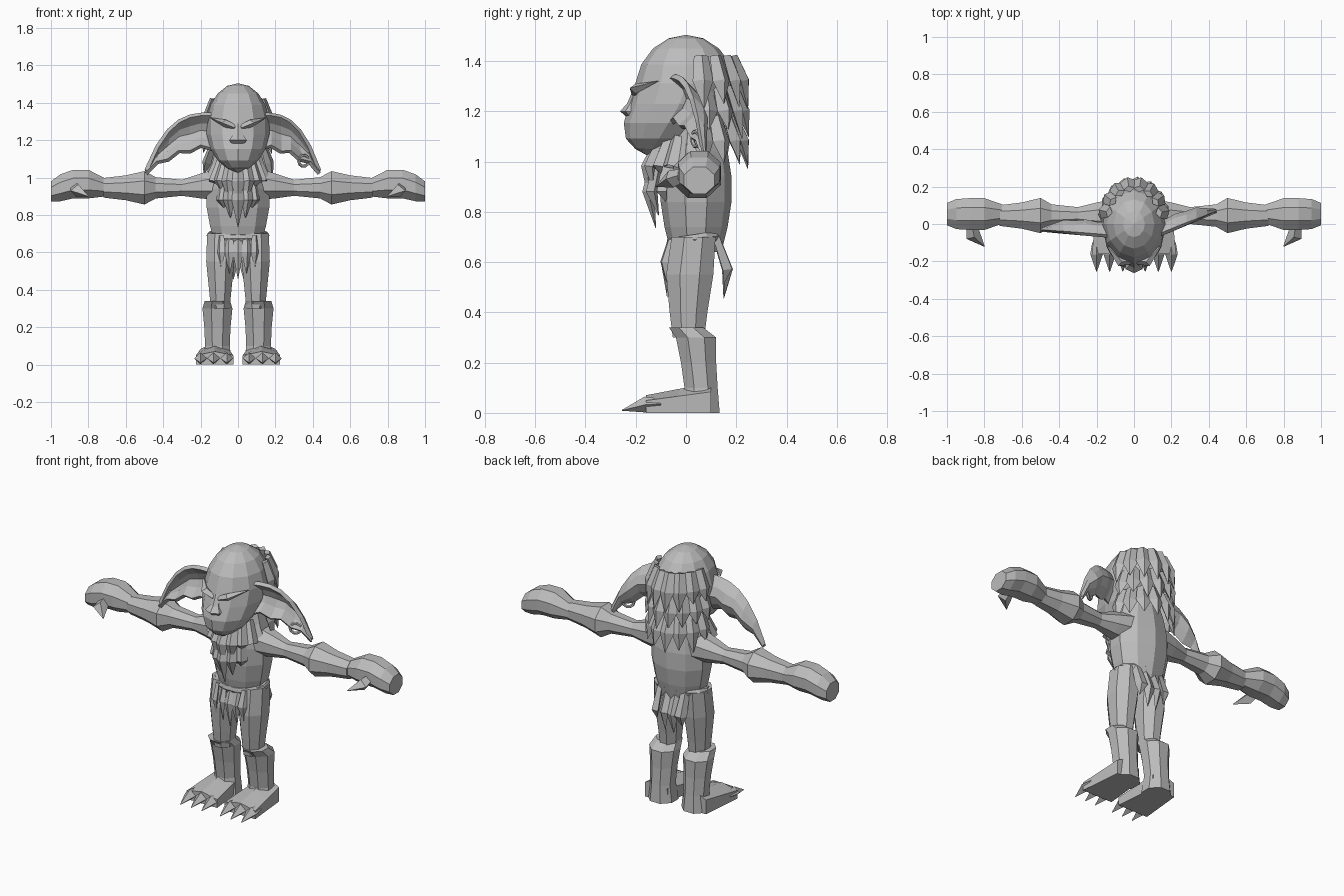
import bpy, bmesh, random
from math import sin, cos, pi
from mathutils import Vector

random.seed(4)
if "Cube" in bpy.data.objects:
    bpy.data.objects.remove(bpy.data.objects["Cube"])

shade = (.5, .5, .5, 1)
grey = bpy.data.materials.new("plain_grey")
grey.use_nodes = True
grey.diffuse_color = shade
grey.node_tree.nodes["Principled BSDF"].inputs["Base Color"].default_value = shade


def finish(name, bm, mirror=False):
    """Turn the working mesh into a named grey object."""
    bmesh.ops.recalc_face_normals(bm, faces=bm.faces)
    mesh = bpy.data.meshes.new(name)
    bm.to_mesh(mesh)
    bm.free()
    mesh.materials.append(grey)
    part = bpy.data.objects.new(name, mesh)
    bpy.context.collection.objects.link(part)
    if mirror:
        part.modifiers.new("mirror", "MIRROR")
    return part


def bridge(bm, rings):
    """Skin a row of point rings and cap both ends."""
    rows = [[bm.verts.new(point) for point in ring] for ring in rings]
    for near, far in zip(rows, rows[1:]):
        for i in range(len(near)):
            bm.faces.new((near[i - 1], near[i], far[i], far[i - 1]))
    bm.faces.new(rows[0])
    bm.faces.new(rows[-1])


def tube(name, axis, centre, aspect, rows, sides=8, mirror=False):
    """Rows are (position on axis, half width, shift of the second cross axis)."""
    bm = bmesh.new()
    rings = []
    for position, half, shift in rows:
        ring = []
        radius = half / cos(pi / sides)
        for i in range(sides):
            turn = pi * (i + i + 1) / sides
            point = [centre[0] + radius * cos(turn),
                     centre[1] + shift + radius * aspect * sin(turn)]
            point.insert(axis, position)
            ring.append(point)
        rings.append(ring)
    bridge(bm, rings)
    return finish(name, bm, mirror)


def leaf(bm, root, middle, tip, width, thick, out=None):
    """A bent, pointed lock with a diamond section."""
    root, middle, tip = Vector(root), Vector(middle), Vector(tip)
    out = Vector(out or (middle.x, middle.y - .03, 0))
    side = (tip - root).cross(out).normalized()
    out = side.cross(tip - root).normalized()
    rings = []
    for point, size in ((root, .7), (middle, 1), (tip, .05)):
        across, through = side * width * size, out * thick * size
        rings.append([point + across, point + through, point - across, point - through])
    bridge(bm, rings)


def around(bm, angle, path, width, thick, wide):
    """A lock set about the neck; angle zero is the front, path is (radius, height)."""
    points = [(radius * wide * sin(angle), .03 - radius * cos(angle), height)
              for radius, height in path]
    leaf(bm, *points, width, thick)


def ball(name, centre, size, mirror=False):
    bm = bmesh.new()
    bmesh.ops.create_icosphere(bm, subdivisions=1, radius=1)
    bmesh.ops.scale(bm, vec=size, verts=bm.verts)
    bmesh.ops.translate(bm, vec=centre, verts=bm.verts)
    finish(name, bm, mirror)


def hoop(name, radius, thickness, location, rotation, segments):
    bpy.ops.mesh.primitive_torus_add(
        major_segments=segments, minor_segments=6, major_radius=radius,
        minor_radius=thickness, location=location, rotation=rotation)
    part = bpy.context.object
    part.name = name
    part.data.materials.append(grey)
    return part


# Barrel torso, swelling towards the chest
rows = []
for i in range(6):
    swell = sin(pi * i / 5)
    rows.append((.64 + i / 10, .12 + .05 * swell, 0))
tube("torso", 2, (0, .04), .8, rows, sides=10)

# Arms with flared forearms, and mitten hands
tube("arm", 0, (.045, .945), .95, [
    (.1, .09, .02), (.2, .07, .01), (.3, .045, 0), (.44, .06, 0),
    (.5, .094, 0), (.6, .07, 0), (.72, .055, 0)], mirror=True)
tube("hand", 0, (.053, .945), .9, [
    (.7, .05, 0), (.8, .085, .02), (.88, .085, .02), (.95, .08, 0), (1, .06, -.02)],
    mirror=True)
bm = bmesh.new()
leaf(bm, (.87, 0, .95), (.86, -.06, .93), (.8, -.12, .9), .04, .035, out=(0, 0, 1))
finish("thumb", bm, mirror=True)

# Legs and cuffed boots
tube("leg", 2, (.095, 0), 1.25, [
    (.7, .07, .03), (.55, .075, .015), (.4, .06, .01), (.3, .05, .01)], mirror=True)
tube("boot", 2, (.11, 0), 1, [
    (.34, .068, 0), (.3, .08, .04), (.2, .07, .05), (.1, .066, .06), (0, .078, .056)],
    mirror=True)

# Feet: boxes that widen and flatten towards the toes
bm = bmesh.new()
bmesh.ops.create_cube(bm, size=1)
bmesh.ops.subdivide_edges(bm, edges=bm.edges, cuts=1, use_grid_fill=True)
for v in bm.verts:
    front = .5 - v.co.y
    crown = 1 - abs(v.co.x) * .6
    v.co = (.125 + v.co.x * (.15 + .05 * front),
            .1 - .26 * front,
            (v.co.z + .5) * (.12 - .05 * front) * crown)
finish("foot", bm, mirror=True)
bm = bmesh.new()
for x in (.06, .13, .2):
    leaf(bm, (x, -.1, .035), (x, -.16, .033), (x, -.255, .01), .034, .032, out=(0, 0, 1))
finish("toe_claws", bm, mirror=True)

# Belt and hanging cloth strips
belt = hoop("belt", .145, .023, (0, .035, .69), (.15, 0, 0), segments=14)
belt.scale.y = .7
bm = bmesh.new()
for i in range(-2, 3):
    x = i * .045
    leaf(bm, (x, -.06, .69), (x, -.085, .6), (x, -.075, .46 + abs(x) * .6), .028, .015)
for i in range(4):
    x = i * .055 - .08
    leaf(bm, (x, .12, .7), (x, .165, .57), (x, .15, .43 + abs(x)), .034, .022)
finish("cloth_strips", bm)

# Head: a faceted ball whose lower half slides forward into the jaw
bm = bmesh.new()
bmesh.ops.create_uvsphere(bm, u_segments=12, v_segments=9, radius=1)
for v in bm.verts:
    jaw = max(0, -v.co.z)
    v.co = (v.co.x * .17, v.co.y * .205 - jaw * .14, 1.27 + v.co.z * .234)
finish("head", bm)
ball("chin", (0, -.155, 1.065), (.06, .05, .04))
ball("eye", (.072, -.165, 1.255), (.035, .024, .022), mirror=True)
tube("nose", 2, (0, -.2), .8, [
    (1.29, .02, .01), (1.23, .027, -.01), (1.2, .046, -.02), (1.17, .03, 0)], sides=6)
bm = bmesh.new()
leaf(bm, (.01, -.2, 1.265), (.07, -.2, 1.29), (.15, -.11, 1.32), .02, .028)
leaf(bm, (.03, -.18, 1.2), (.09, -.15, 1.2), (.15, -.06, 1.24), .025, .022)
leaf(bm, (.03, -.2, 1.19), (.07, -.18, 1.15), (.08, -.15, 1.09), .016, .018)
leaf(bm, (0, -.195, 1.115), (.03, -.195, 1.115), (.07, -.16, 1.12), .02, .026)
leaf(bm, (.04, -.2, 1.1), (.043, -.215, 1.13), (.045, -.21, 1.165), .009, .009)
finish("brows_cheeks_and_tusks", bm, mirror=True)

# Cupped, drooping ears, the two swept differently
for name, reach, sweep in (("left_ear", .31, .13), ("right_ear", -.35, .03)):
    bm = bmesh.new()
    steps = 6
    rows = []
    for i in range(steps + 1):
        t = i / steps
        top = 1.34 - .3 * t ** 3
        height = top - 1.15 + .13 * t * t - .02 * (i % 2)
        row = []
        for k in range(5):
            cup = sin(pi * k / 4) * height * .35
            row.append(bm.verts.new((reach * (t + .4), sweep * t - .065 + cup,
                                     top - height * k / 4)))
        rows.append(row)
    for row in rows:
        for v in row:
            v.co.x /= 1.4
            v.co.x *= 1.4
    for near, far in zip(rows, rows[1:]):
        for k in range(4):
            bm.faces.new((near[k], near[k + 1], far[k + 1], far[k]))
    ear = finish(name, bm)
    solid = ear.modifiers.new("thickness", "SOLIDIFY")
    solid.thickness = .022
    solid.offset = 0
hoop("earring", .03, .009, (.35, .04, 1.09), (pi / 2, 0, .5), segments=10)

# Beard: a short outer ruff, then a longer centre tuft
bm = bmesh.new()
for i in range(-4, 5):
    angle = i * pi / 9
    tip = .82 + .18 * abs(sin(angle)) + random.uniform(-.01, .02)
    around(bm, angle, ((.13, 1.1), (.185, .98), (.17, tip)), .036, .024, wide=.85)
for i in range(-2, 3):
    tip = .735 + .05 * abs(i)
    around(bm, i * pi / 8, ((.14, 1.05), (.18, .88), (.15, tip)), .034, .024, wide=.7)
finish("beard", bm)

# Hair locks in tiers behind the ears
bm = bmesh.new()
for tier in range(3):
    top = 1.42 - .12 * tier
    for i in range(8):
        angle = pi * (.56 + (i + tier % 2 / 4) / 8)
        tip = top - .2 + random.uniform(-.02, .04)
        around(bm, angle, ((.16, top), (.2, top - .1), (.22, tip)), .042, .025, wide=.85)
finish("hair", bm)
